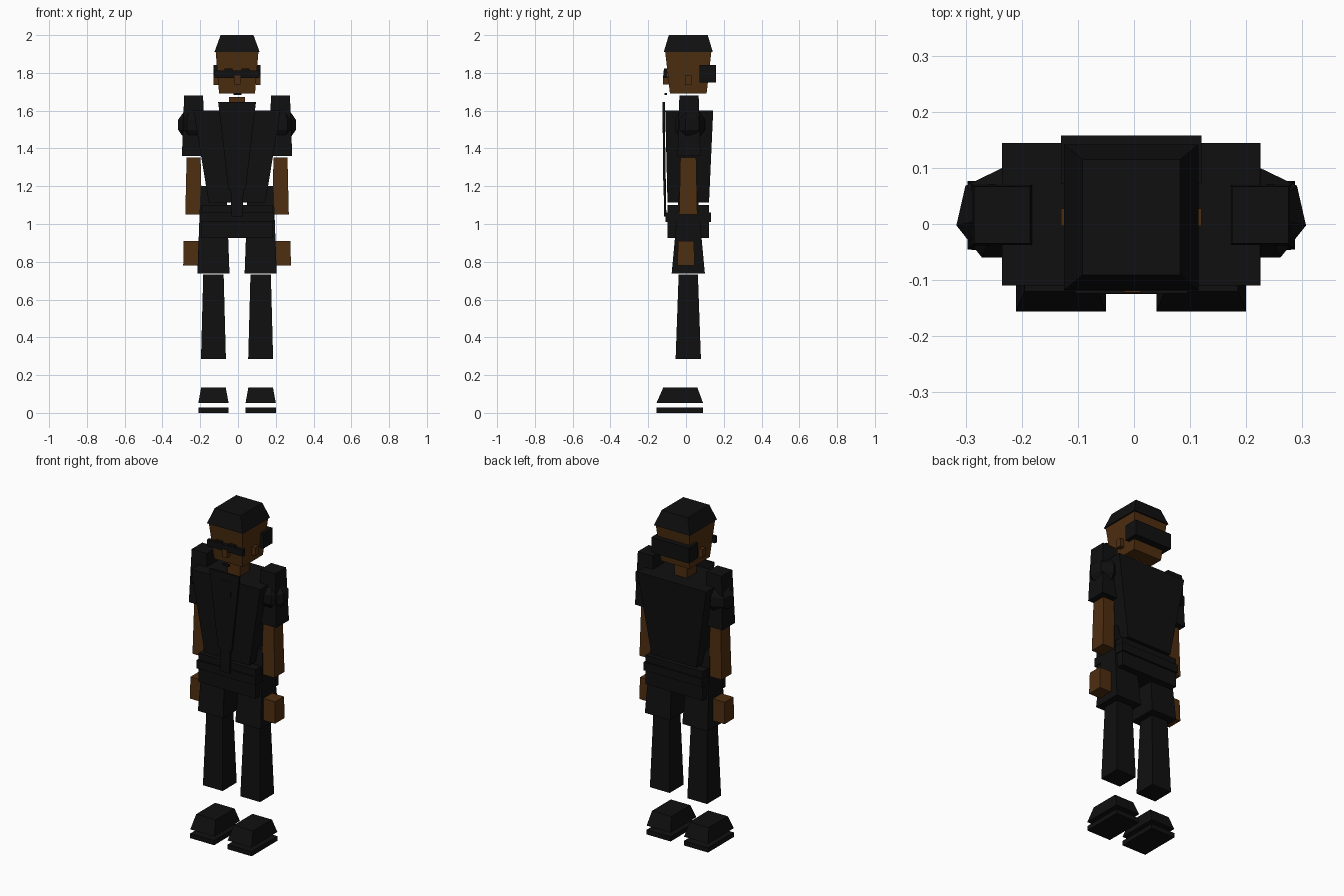
import bpy, bmesh
from mathutils import Matrix

if "Cube" in bpy.data.objects:
    bpy.data.objects.remove(bpy.data.objects["Cube"])

CX, CY = -0.005, 0.012   # centre line of the figure


def material(name, rgb):
    m = bpy.data.materials.new(name)
    m.diffuse_color = (*rgb, 1)
    m.use_nodes = True
    m.node_tree.nodes["Principled BSDF"].inputs["Base Color"].default_value = m.diffuse_color
    return m


black = material("black cloth", (0.005, 0.005, 0.005))
skin = material("brown skin", (0.075, 0.027, 0.005))


def finish(bm, name, mat):
    bmesh.ops.recalc_face_normals(bm, faces=bm.faces[:])
    me = bpy.data.meshes.new(name)
    bm.to_mesh(me)
    bm.free()
    me.materials.append(mat)
    ob = bpy.data.objects.new(name, me)
    bpy.context.collection.objects.link(ob)


def block(name, mat, z, low, high=None):
    """Tapered box: z = (bottom, top), low/high = (x0, x1, y0, y1) at each end."""
    bm = bmesh.new()
    bmesh.ops.create_cube(bm, size=1)
    for v in bm.verts:
        r = (high or low) if v.co.z > 0 else low
        v.co = (r[v.co.x > 0], r[2 + (v.co.y > 0)], z[v.co.z > 0])
    finish(bm, name, mat)


def centred(hx, hy, cx=0.0, cy=CY):
    return (CX + cx - hx, CX + cx + hx, cy - hy, cy + hy)


# head, hair and face
block("head", skin, (1.69, 1.91), centred(.095, .097), centred(.113, .122))
block("hair", black, (1.91, 2.0), centred(.12, .13), centred(.087, .103))
block("hair_back", black, (1.75, 1.843), centred(.125, .043, cy=.115))
block("nose", skin, (1.738, 1.785), (-.018, .012, -.122, -.09))
block("glasses", black, (1.773, 1.812), centred(.12, .011, cy=-.108))
block("chin_beard", black, (1.683, 1.693), (-.025, .018, -.115, -.1))
block("neck", skin, (1.595, 1.672), centred(.042, .045))

# torso, shirt front and hips
block("torso", black, (1.115, 1.6), centred(.15, .11), centred(.23, .127, cy=.017))
block("shirt_front", black, (1.18, 1.645), centred(.045, .006, cy=-.114), centred(.1, .006, cy=-.118))
block("tie", black, (1.04, 1.6), centred(.03, .006, cy=-.11), centred(.045, .006, cy=-.119))
block("hips", black, (.925, 1.1), centred(.19, .11))
block("belt", black, (1.01, 1.06), centred(.196, .12))

for s, side in ((-1, "left"), (1, "right")):
    leg, arm = s * .125, s * .23
    block("ear_" + side, skin, (1.735, 1.785), centred(.013, .016, s * .112))
    block("brow_" + side, black, (1.808, 1.822), centred(.022, .008, s * .045, -.109))
    # arms
    block("sleeve_" + side, black, (1.36, 1.68), centred(.062, .061, arm, .016), centred(.05, .051, arm, .016))
    block("forearm_" + side, skin, (1.05, 1.352), centred(.044, .048, arm), centred(.037, .042, arm))
    block("hand_" + side, skin, (.78, .91), centred(.05, .046, s * .235, 0), centred(.048, .042, s * .235, 0))
    # seven sided shoulder ball
    bm = bmesh.new()
    bmesh.ops.create_uvsphere(bm, u_segments=7, v_segments=5, radius=.088,
                              matrix=Matrix.Translation((CX + arm, .016, 1.525)))
    finish(bm, "shoulder_" + side, black)
    # legs and shoes
    block("thigh_" + side, black, (.737, 1.2), centred(.085, .088, leg), centred(.068, .045, leg))
    block("shin_" + side, black, (.285, .732), centred(.066, .067, leg), centred(.054, .051, leg))
    block("shoe_" + side, black, (.053, .135), centred(.08, .123, leg, -.033), centred(.065, .09, leg, -.03))
    block("sole_" + side, black, (0, .028), centred(.08, .123, leg, -.033))
